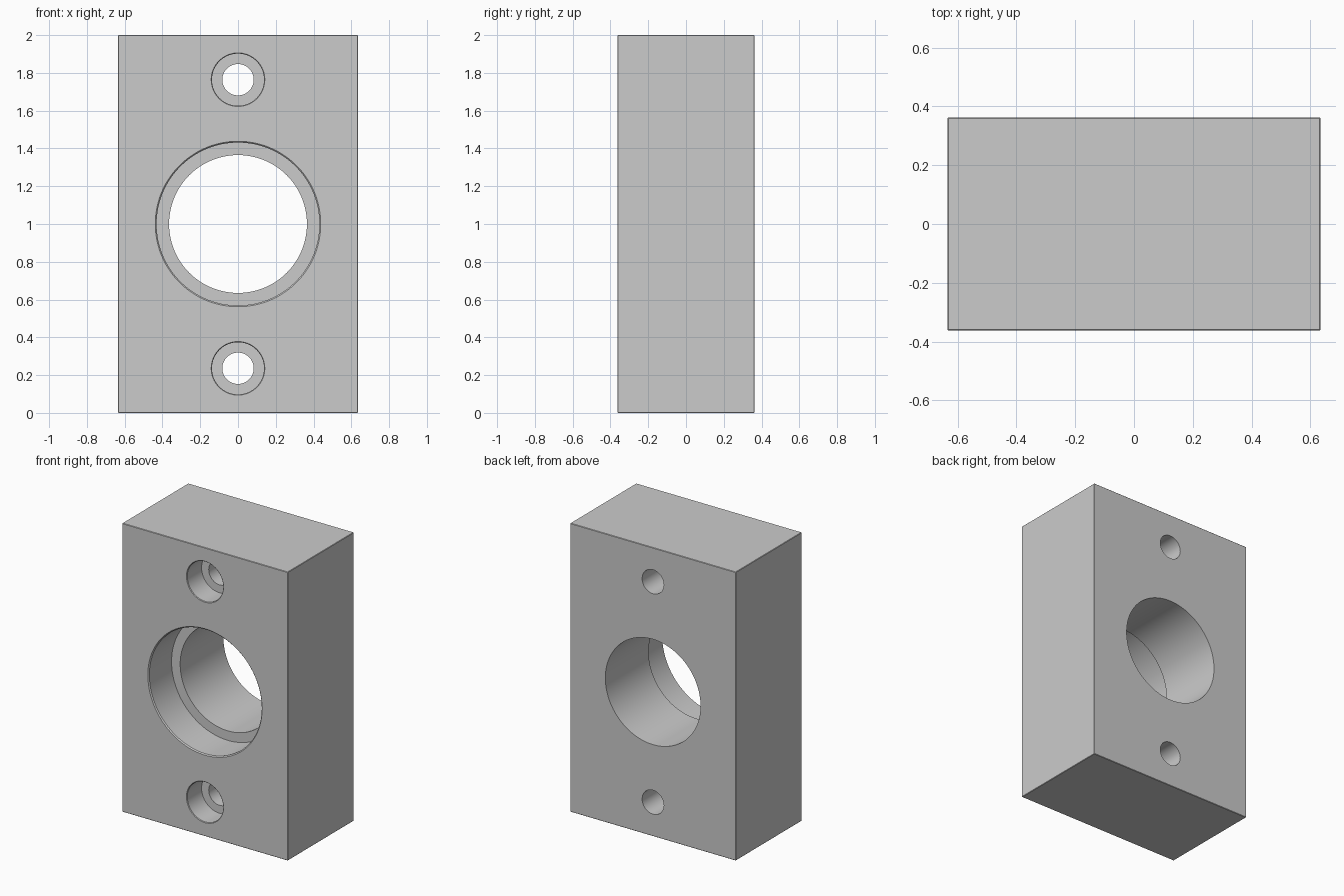
import bpy, bmesh
from math import sin, cos, pi, radians

if "Cube" in bpy.data.objects:
    bpy.data.objects.remove(bpy.data.objects["Cube"])

W, D, H = 1.27, 0.724, 2.0
FRONT = -D / 2

# Main block with a hairline edge break
bm = bmesh.new()
bmesh.ops.create_cube(bm, size=1)
for v in bm.verts:
    v.co = (v.co.x * W, v.co.y * D, v.co.z * H + H / 2)
bmesh.ops.bevel(bm, geom=bm.edges[:], offset=0.003, segments=1, affect='EDGES')
mesh = bpy.data.meshes.new("mounting_block")
bm.to_mesh(mesh)
bm.free()
block = bpy.data.objects.new("mounting_block", mesh)
bpy.context.collection.objects.link(block)


def stepped_cutter(name, z, bore, recess, depth, chamfer, sides=96):
    """Revolved stepped plug along y: chamfered recess, then through bore."""
    profile = [(FRONT - 0.1, recess + chamfer), (FRONT, recess + chamfer),
               (FRONT + chamfer, recess), (FRONT + depth, recess),
               (FRONT + depth, bore), (D / 2 + 0.1, bore)]
    b = bmesh.new()
    rings = [[b.verts.new((r * cos(2 * pi * i / sides), y, z + r * sin(2 * pi * i / sides)))
              for i in range(sides)] for y, r in profile]
    for a, c in zip(rings, rings[1:]):
        for i in range(sides):
            j = (i + 1) % sides
            b.faces.new((a[i], a[j], c[j], c[i]))
    b.faces.new(rings[0])
    b.faces.new(rings[-1])
    bmesh.ops.recalc_face_normals(b, faces=b.faces[:])
    me = bpy.data.meshes.new(name)
    b.to_mesh(me)
    b.free()
    ob = bpy.data.objects.new(name, me)
    bpy.context.collection.objects.link(ob)
    ob.hide_render = True
    return ob


# Central bore and two counterbored screw holes
cutters = [stepped_cutter("bore_cutter", 1.0, 0.365, 0.431, 0.25, 0.007, 128)]
for label, s in (("lower", -1), ("upper", 1)):
    cutters.append(stepped_cutter(label + "_screw_cutter", 1.0 + s * 0.764,
                                  0.083, 0.138, 0.16, 0.004, 64))

bpy.context.view_layer.objects.active = block
block.select_set(True)
for c in cutters:
    m = block.modifiers.new(c.name, 'BOOLEAN')
    m.operation = 'DIFFERENCE'
    m.solver = 'EXACT'
    m.object = c
    bpy.ops.object.modifier_apply(modifier=m.name)
for c in cutters:
    bpy.data.objects.remove(c)

bpy.ops.object.shade_smooth_by_angle(angle=radians(30))
